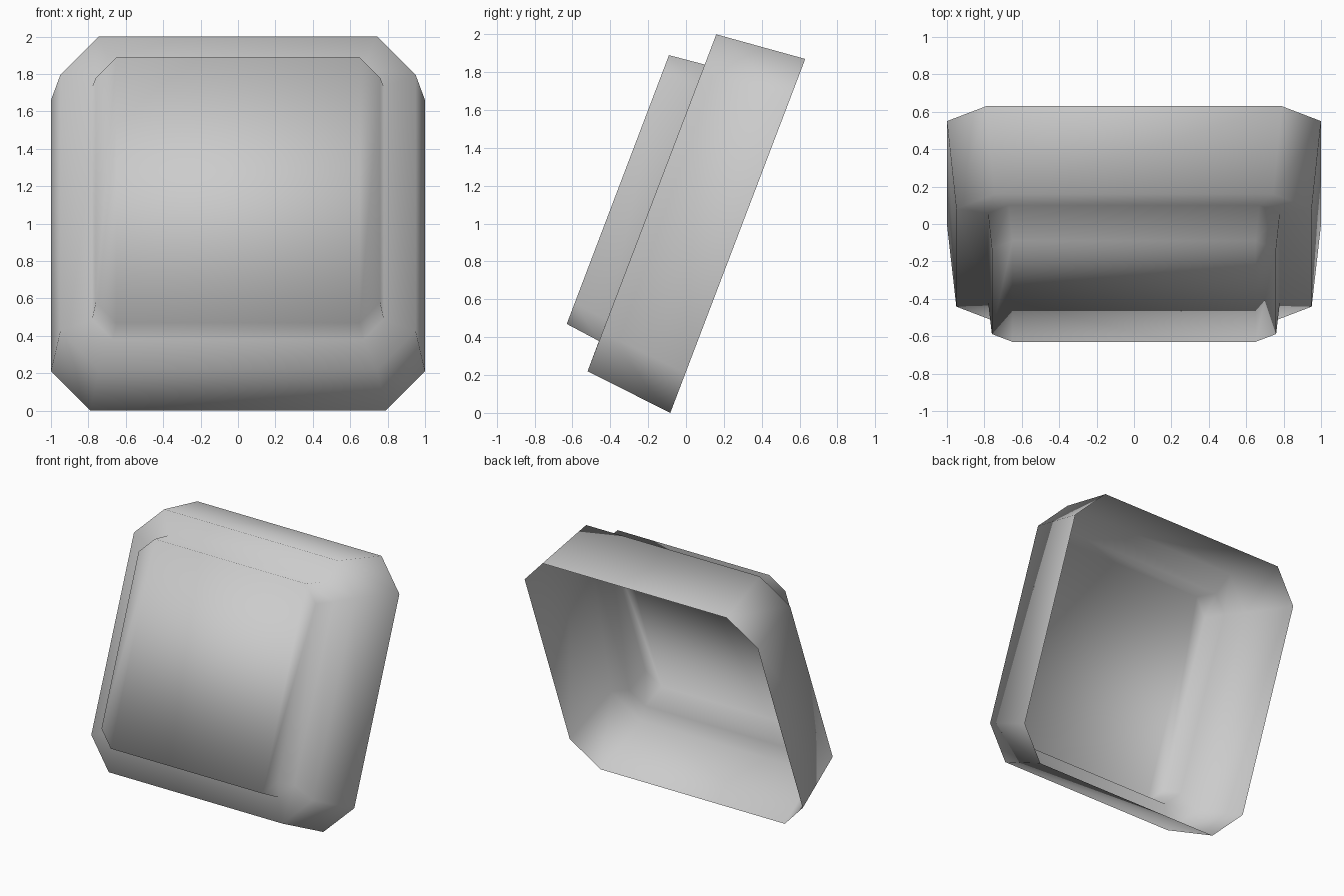
import bpy, bmesh

cube = bpy.data.objects.get("Cube")
if cube:
    bpy.data.objects.remove(cube)

grey = bpy.data.materials.new("light_grey")
grey.use_nodes = True
colour = (0.6, 0.6, 0.6, 1)
grey.diffuse_color = colour
grey.node_tree.nodes["Principled BSDF"].inputs["Base Color"].default_value = colour


def ring(bm, half_width, corner, bottom, top):
    """Chamfered rectangle leaning back from its bottom (y, z) to its top (y, z)."""
    (y0, z0), (y1, z1) = bottom, top
    inner = half_width - corner
    side = [(inner, z0), (half_width, z0 + corner),
            (half_width, z1 - corner), (inner, z1)]
    outline = side + [(-x, z) for x, z in reversed(side)]
    return [bm.verts.new((x, y0 + (y1 - y0) * (z - z0) / (z1 - z0), z))
            for x, z in outline]


# Open-backed shell: back rim, shoulder, step and raised front panel
bm = bmesh.new()
rings = [
    ring(bm, 1.00, 0.21, (-0.083, 0.0), (0.63, 1.87)),
    ring(bm, 0.95, 0.205, (-0.52, 0.22), (0.16, 2.0)),
    ring(bm, 0.78, 0.11, (-0.46, 0.38), (0.10, 1.84)),
    ring(bm, 0.76, 0.11, (-0.63, 0.47), (-0.09, 1.89)),
]
for a, b in zip(rings, rings[1:]):
    for i in range(8):
        j = (i + 1) % 8
        bm.faces.new((a[i], a[j], b[j], b[i]))

# Front panel in three vertical strips
p = rings[-1]
for strip in ((0, 1, 2, 3), (0, 3, 4, 7), (4, 5, 6, 7)):
    bm.faces.new([p[i] for i in strip])

for face in bm.faces:
    face.smooth = True
mesh = bpy.data.meshes.new("tilted_shell")
bm.to_mesh(mesh)
bm.free()
mesh.materials.append(grey)
shell = bpy.data.objects.new("tilted_shell", mesh)
bpy.context.collection.objects.link(shell)
